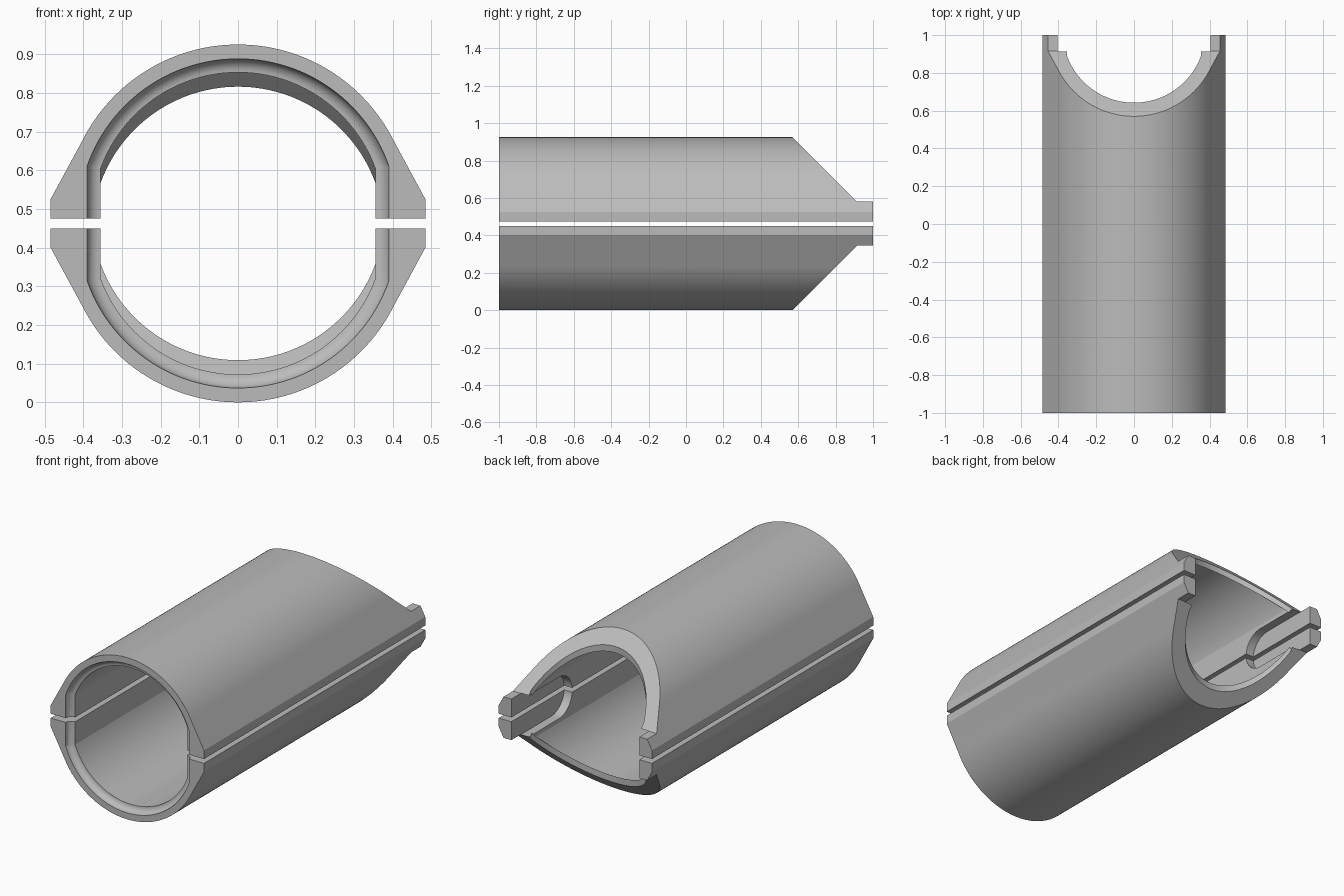
import bpy
import bmesh
from math import sin, cos, pi, acos, radians, sqrt

old = bpy.data.objects.get("Cube")
if old:
    bpy.data.objects.remove(old, do_unlink=True)

SPLIT = 0.475       # lower face of the upper shell
HEIGHT = 0.925
R_OUT, R_IN, WALL = 0.45, 0.378, 0.355
FILLET = 0.035      # round groove at the front mouth
CUT = 1.495         # slanted end lies on y + z = CUT
PRONG_TOP = 0.58
LIP = 0.037
SEGS = 56

grey = bpy.data.materials.new("mid_grey")
grey.use_nodes = True
colour = (0.5, 0.5, 0.5, 1)
grey.diffuse_color = colour
grey.node_tree.nodes["Principled BSDF"].inputs["Base Color"].default_value = colour


def make_object(name, bm):
    bmesh.ops.recalc_face_normals(bm, faces=bm.faces)
    mesh = bpy.data.meshes.new(name)
    bm.to_mesh(mesh)
    bm.free()
    mesh.materials.append(grey)
    obj = bpy.data.objects.new(name, mesh)
    bpy.context.collection.objects.link(obj)
    return obj


def arc(radius, half_width):
    """Arch from +x to -x that starts at the given half width."""
    a = acos(half_width / radius)
    angles = [a + (pi - 2 * a) * i / SEGS for i in range(SEGS + 1)]
    return [(radius * cos(t), SPLIT + radius * sin(t)) for t in angles]


def outer_profile():
    flange = [(0.485, SPLIT), (0.485, 0.524)]
    return flange + arc(R_OUT, 0.402) + [(-x, z) for x, z in reversed(flange)]


def inner_profile(off):
    w = WALL + off
    return [(w, SPLIT)] + arc(R_IN + off, w) + [(-w, SPLIT)]


def prism(name, points, axis_point, low, high):
    """Extrude a closed 2D outline between two depths."""
    bm = bmesh.new()
    a = [bm.verts.new(axis_point(p, low)) for p in points]
    b = [bm.verts.new(axis_point(p, high)) for p in points]
    bm.faces.new(a)
    bm.faces.new(b[::-1])
    for i in range(len(a)):
        j = (i + 1) % len(a)
        bm.faces.new((a[i], b[i], b[j], a[j]))
    return make_object(name, bm)


def subtract(target, cutter):
    cutter.hide_render = True
    mod = target.modifiers.new("cut", 'BOOLEAN')
    mod.operation = 'DIFFERENCE'
    mod.solver = 'EXACT'
    mod.object = cutter
    select_only(target)
    bpy.ops.object.modifier_apply(modifier=mod.name)
    bpy.data.objects.remove(cutter, do_unlink=True)


def select_only(obj):
    bpy.ops.object.select_all(action='DESELECT')
    obj.select_set(True)
    bpy.context.view_layer.objects.active = obj


def build_shell(name, flip):
    def place(x, y, z):
        return (x, y, HEIGHT - z if flip else z)

    # Shell body: rings of vertices along the length
    bm = bmesh.new()
    outer = [[bm.verts.new(place(x, y, z)) for x, z in outer_profile()] for y in (-1, 1)]
    steps = 8
    stations = [(-1 + FILLET * sin(t), FILLET * cos(t))
                for t in (pi / 2 * i / steps for i in range(steps + 1))]
    stations.append((1, 0))
    inner = [[bm.verts.new(place(x, y, z)) for x, z in inner_profile(off)]
             for y, off in stations]
    for rings in (outer, inner):
        for r, s in zip(rings, rings[1:]):
            for i in range(len(r) - 1):
                bm.faces.new((r[i], r[i + 1], s[i + 1], s[i]))
    for k in (0, -1):                       # end faces
        bm.faces.new(outer[k] + inner[k][::-1])
    for e in (0, -1):                       # split faces
        bm.faces.new([outer[0][e], outer[1][e]] + [r[e] for r in reversed(inner)])
    shell = make_object(name, bm)

    # Slanted end, leaving the prongs
    wedge = [(CUT - PRONG_TOP, PRONG_TOP), (1.2, PRONG_TOP), (1.2, 1.2), (CUT - 1.2, 1.2)]
    subtract(shell, prism("end_cutter", wedge, lambda p, d: place(d, p[0], p[1]), -1, 1))

    # Round-ended slot inside the prongs
    r, mid, slot_y = 0.1185, HEIGHT / 2, 0.64
    slot = [(1.2, mid - r)]
    slot += [(slot_y - r * sin(pi * i / 24), mid - r * cos(pi * i / 24)) for i in range(25)]
    slot += [(1.2, mid + r)]
    subtract(shell, prism("slot_cutter", slot, lambda p, d: (d, p[0], p[1]), -0.405, 0.405))

    select_only(shell)
    bpy.ops.object.shade_smooth_by_angle(angle=radians(16))

    # Thin lip hanging below the rim of the slanted end
    bm = bmesh.new()
    rows = []
    for x, z in arc(R_IN, WALL):
        y = CUT - z
        rows.append([bm.verts.new(place(x, *p)) for p in
                     ((y - LIP, z), (y, z - LIP), (y, z))])
    for a, b in zip(rows, rows[1:]):
        for i in range(2):
            bm.faces.new((a[i], a[i + 1], b[i + 1], b[i]))
        bm.faces.new((a[2], a[0], b[0], b[2]))
    bm.faces.new(rows[0])
    bm.faces.new(rows[-1][::-1])
    lip = make_object(name + "_rim_lip", bm)
    select_only(lip)
    bpy.ops.object.shade_smooth_by_angle(angle=radians(16))


build_shell("upper_shell", False)
build_shell("lower_shell", True)
